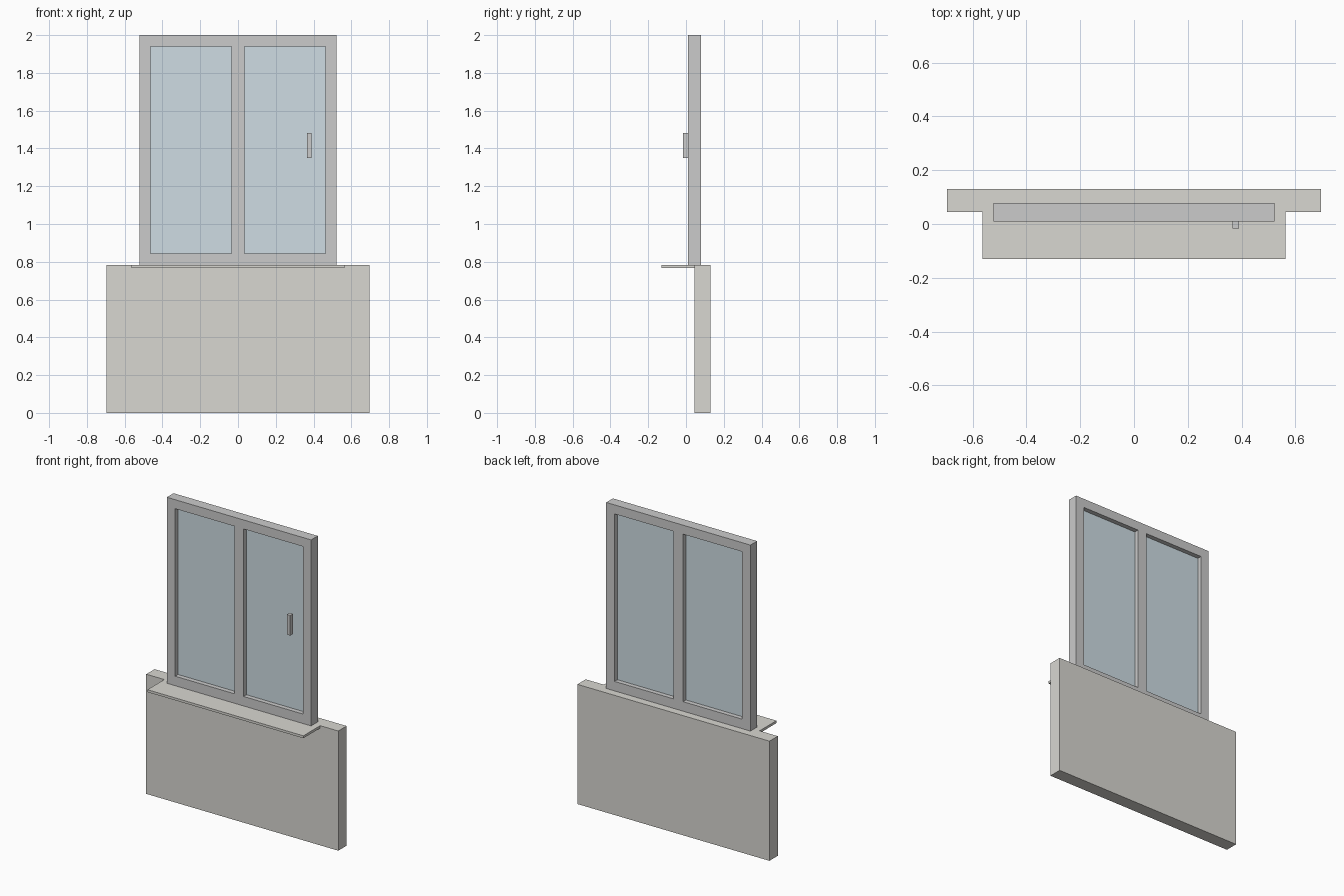
import bpy, bmesh

if "Cube" in bpy.data.objects:
    bpy.data.objects.remove(bpy.data.objects["Cube"])


def add_box(bm, x0, x1, y0, y1, z0, z1):
    verts = bmesh.ops.create_cube(bm, size=1)["verts"]
    for v in verts:
        v.co.x = x1 if v.co.x > 0 else x0
        v.co.y = y1 if v.co.y > 0 else y0
        v.co.z = z1 if v.co.z > 0 else z0


def finish(name, bm, material=None):
    mesh = bpy.data.meshes.new(name)
    bmesh.ops.recalc_face_normals(bm, faces=bm.faces)
    bm.to_mesh(mesh)
    bm.free()
    obj = bpy.data.objects.new(name, mesh)
    bpy.context.collection.objects.link(obj)
    if material:
        mesh.materials.append(material)
    return obj


def box(name, *bounds, material=None):
    bm = bmesh.new()
    add_box(bm, *bounds)
    return finish(name, bm, material)


def colour(name, rgba):
    mat = bpy.data.materials.new(name)
    mat.diffuse_color = rgba
    mat.use_nodes = True
    mat.node_tree.nodes["Principled BSDF"].inputs["Base Color"].default_value = mat.diffuse_color
    return mat


plaster = colour("plaster", (0.69, 0.68, 0.64, 1))
glass = colour("glass", (0.62, 0.72, 0.77, 1))

SILL_Z, TOP_Z = 0.783, 2.0

# Wall below the window, and the sill board flush with its top
box("wall", -0.695, 0.695, 0.044, 0.13, 0, SILL_Z, material=plaster)
box("sill", -0.564, 0.564, -0.13, 0.044, SILL_Z - 0.016, SILL_Z, material=plaster)

# Window frame: one face grid with two openings, given depth
xs = [-0.522, -0.462, -0.034, 0.034, 0.462, 0.522]
zs = [SILL_Z, 0.845, 1.941, TOP_Z]
FRONT, BACK = 0.01, 0.079
bm = bmesh.new()
grid = [[bm.verts.new((x, FRONT, z)) for z in zs] for x in xs]
for i in range(len(xs) - 1):
    for j in range(len(zs) - 1):
        if (i, j) not in ((1, 1), (3, 1)):
            bm.faces.new((grid[i][j], grid[i + 1][j],
                          grid[i + 1][j + 1], grid[i][j + 1]))
geom = bmesh.ops.extrude_face_region(bm, geom=bm.faces[:], use_keep_orig=True)["geom"]
for v in geom:
    if isinstance(v, bmesh.types.BMVert):
        v.co.y = BACK
finish("window_frame", bm)

# Glass panes in the middle of the frame depth
for name, a, b in (("left_pane", xs[1], xs[2]), ("right_pane", xs[3], xs[4])):
    box(name, a, b, 0.04, 0.049, zs[1], zs[2], material=glass)

# Handle in front of the right sash
box("handle", 0.366, 0.39, -0.017, 0.01, 1.349, 1.481)
